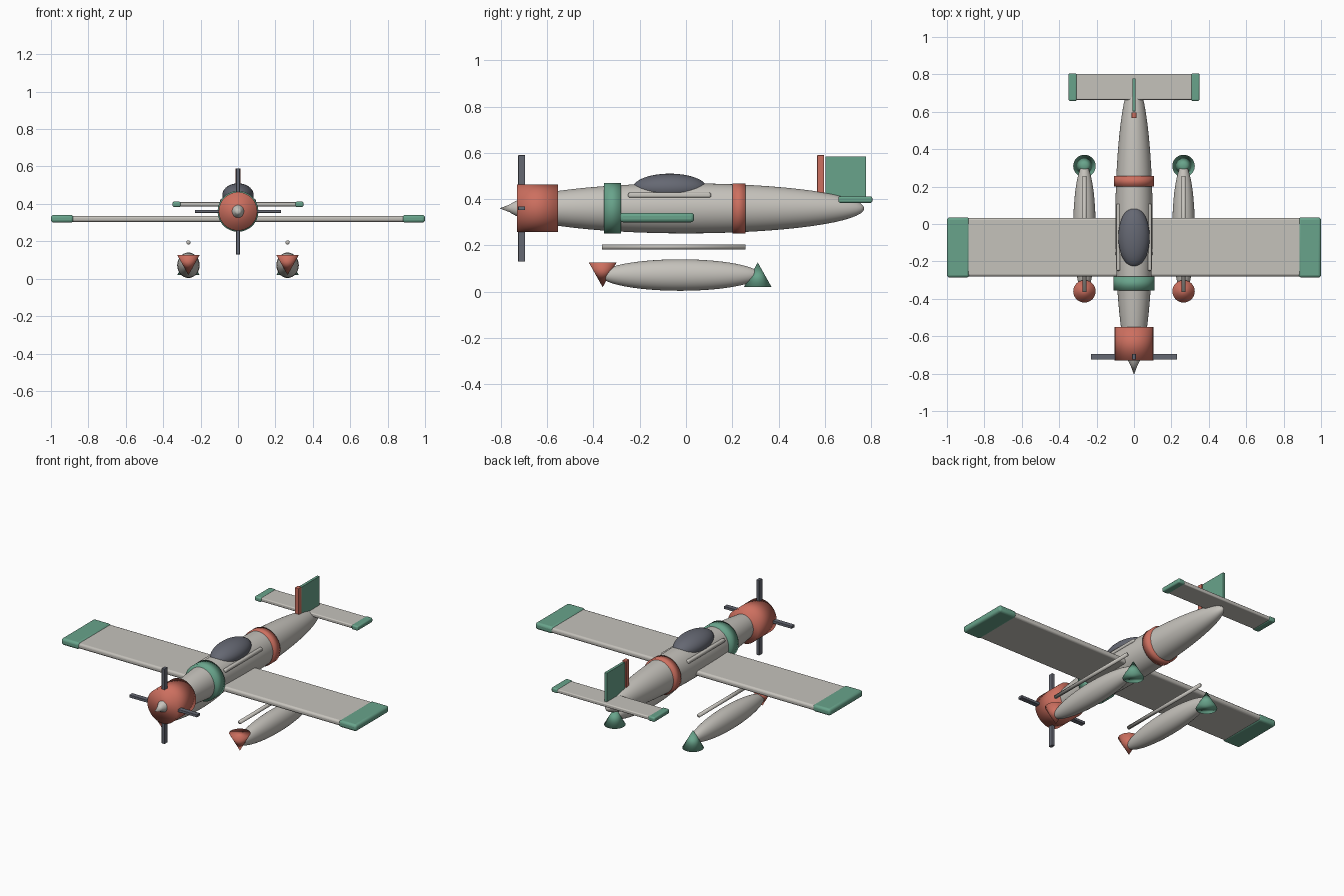
import bpy
from math import pi

cube = bpy.data.objects.get("Cube")
if cube:
    bpy.data.objects.remove(cube, do_unlink=True)


def material(name, rgb):
    m = bpy.data.materials.new(name)
    m.use_nodes = True
    m.diffuse_color = (*rgb, 1)
    m.node_tree.nodes["Principled BSDF"].inputs["Base Color"].default_value = (*rgb, 1)
    return m


GREY = material("light grey", (0.56, 0.54, 0.50))
RED = material("coral red", (0.61, 0.16, 0.115))
GREEN = material("sea green", (0.14, 0.37, 0.26))
SLATE = material("slate", (0.13, 0.138, 0.17))
AXIS = 0.36  # height of the fuselage centre line


def finish(name, mat, smooth=True):
    ob = bpy.context.object
    ob.name = ob.data.name = name
    ob.data.materials.append(mat)
    bpy.ops.object.transform_apply(location=False)
    if smooth:
        bpy.ops.object.shade_smooth()
    return ob


def ellipsoid(name, mat, loc, radii):
    bpy.ops.mesh.primitive_uv_sphere_add(segments=48, ring_count=32, radius=1,
                                         location=loc, rotation=(pi / 2, 0, 0))
    # the poles lie along y, so the local z scale is the length
    bpy.context.object.scale = (radii[0], radii[2], radii[1])
    return finish(name, mat)


def box(name, mat, low, high, bevel=0.004):
    bpy.ops.mesh.primitive_cube_add(size=1, location=[(a + b) / 2 for a, b in zip(low, high)])
    bpy.context.object.scale = [b - a for a, b in zip(low, high)]
    ob = finish(name, mat, False)
    mod = ob.modifiers.new("rounded edges", "BEVEL")
    mod.width = bevel
    mod.segments = 3
    bpy.ops.object.shade_smooth_by_angle()
    return ob


def tube(name, mat, x, z, y0, y1, radius):
    bpy.ops.mesh.primitive_cylinder_add(vertices=48, radius=radius, depth=y1 - y0,
                                        location=(x, (y0 + y1) / 2, z), rotation=(pi / 2, 0, 0))
    return finish(name, mat)


def cone(name, mat, loc, radius, depth, tilt=0):
    bpy.ops.mesh.primitive_cone_add(vertices=32, radius1=radius, radius2=0, depth=depth,
                                    location=loc, rotation=(tilt, 0, 0))
    return finish(name, mat)


# Fuselage, engine cowling and bands
ellipsoid("fuselage", GREY, (0, 0, AXIS), (0.1, 0.77, 0.108))
tube("cowling", RED, 0, AXIS, -0.73, -0.552, 0.103)
tube("front_band", GREEN, 0, AXIS, -0.355, -0.28, 0.109)
tube("rear_band", RED, 0, AXIS, 0.2, 0.256, 0.108)
ellipsoid("canopy", SLATE, (0, -0.07, 0.447), (0.084, 0.16, 0.063))

# Spinner and propeller
cone("spinner", GREY, (0, -0.756, AXIS), 0.037, 0.1, pi / 2)
box("propeller_vertical", SLATE, (-0.01, -0.725, 0.13), (0.01, -0.695, 0.59), 0.002)
box("propeller_horizontal", SLATE, (-0.23, -0.725, 0.352), (0.23, -0.695, 0.368), 0.002)

# Wing and tailplane centre panels
box("wing", GREY, (-0.9, -0.28, 0.304), (0.9, 0.033, 0.336), 0.012)
box("tailplane", GREY, (-0.32, 0.664, 0.387), (0.32, 0.802, 0.409), 0.006)

# Fin
box("fin", GREEN, (-0.009, 0.602, 0.395), (0.009, 0.778, 0.585), 0.003)
box("fin_leading_post", RED, (-0.013, 0.566, 0.415), (0.013, 0.597, 0.59), 0.003)

# Paired parts on both sides
for side, s in (("left", 1), ("right", -1)):
    def panel(name, mat, x0, x1, y, z, bevel):
        a, b = sorted((s * x0, s * x1))
        box(f"{side}_{name}", mat, (a, y[0], z[0]), (b, y[1], z[1]), bevel)

    panel("wing_tip", GREEN, 0.88, 1.0, (-0.286, 0.035), (0.3, 0.341), 0.014)
    panel("tail_tip", GREEN, 0.306, 0.35, (0.658, 0.805), (0.384, 0.412), 0.008)
    panel("side_rail", GREY, 0.073, 0.095, (-0.25, 0.108), (0.406, 0.428), 0.008)

    # Float with end cones and the rod above it
    x = s * 0.265
    ellipsoid(f"{side}_float", GREY, (x, -0.025, 0.072), (0.06, 0.345, 0.068))
    cone(f"{side}_float_nose", RED, (x, -0.36, 0.073), 0.06, 0.107, pi)
    cone(f"{side}_float_tail", GREEN, (x, 0.31, 0.073), 0.06, 0.107)
    tube(f"{side}_float_rod", GREY, x, 0.194, -0.363, 0.256, 0.011)
